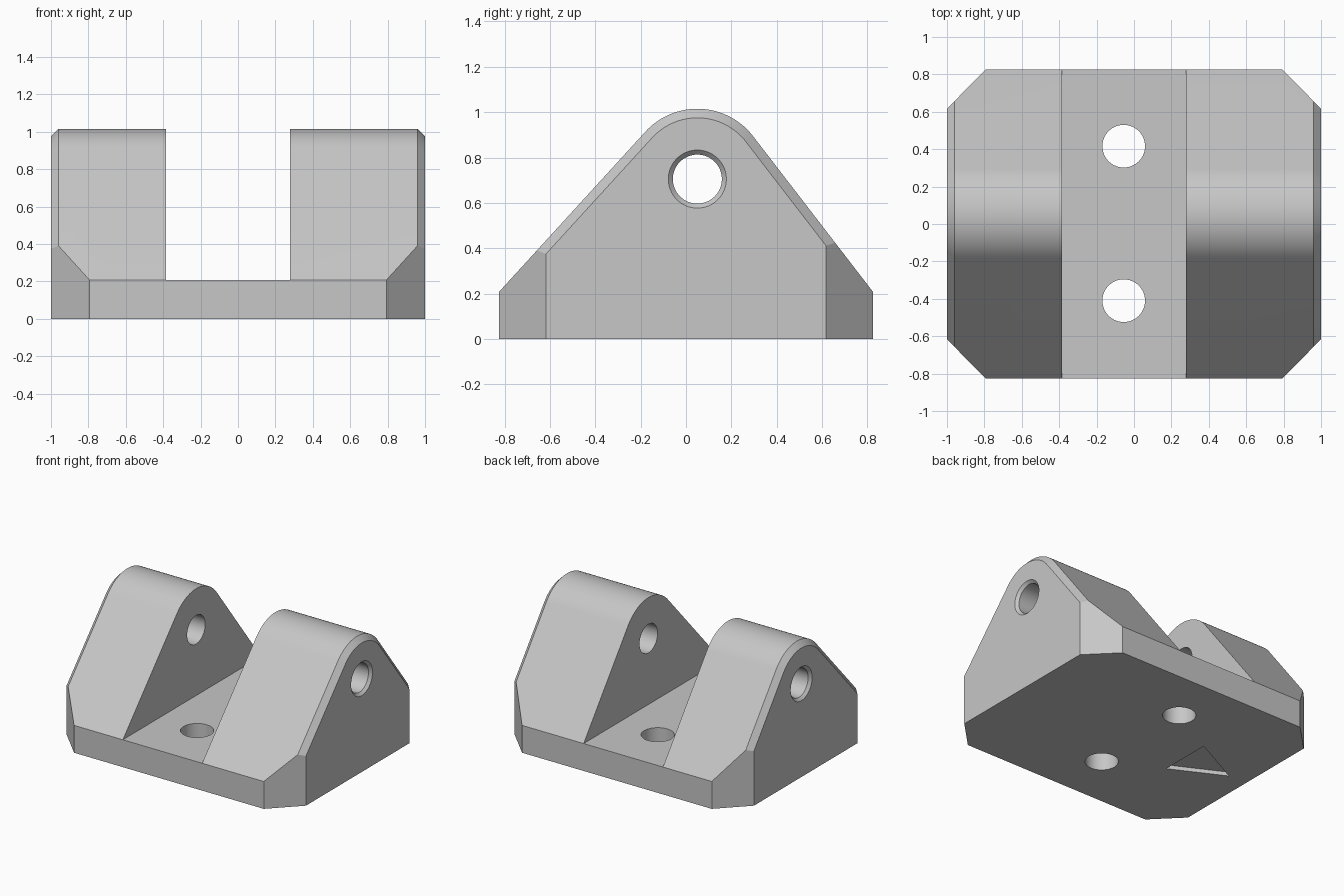
import bpy, bmesh, math
from mathutils import Vector

if "Cube" in bpy.data.objects:
    bpy.data.objects.remove(bpy.data.objects["Cube"])

HALF_Y, BASE_Z = 0.825, 0.207       # base half depth and thickness
PIN_Y, PIN_Z, RADIUS = 0.05, 0.705, 0.31
BEVEL = 0.04

grey = bpy.data.materials.new("plain grey")
grey.use_nodes = True
grey.diffuse_color = (0.57, 0.57, 0.57, 1)
grey.node_tree.nodes["Principled BSDF"].inputs["Base Color"].default_value = grey.diffuse_color


def loft(bm, sections):
    """Join matching rings of points into a closed solid."""
    rings = [[bm.verts.new(p) for p in s] for s in sections]
    for a, b in zip(rings, rings[1:]):
        for i in range(len(a)):
            j = (i + 1) % len(a)
            bm.faces.new((a[i], a[j], b[j], b[i]))
    bm.faces.new(rings[0])
    bm.faces.new(rings[-1])
    bmesh.ops.recalc_face_normals(bm, faces=bm.faces)


def make_object(name, bm):
    mesh = bpy.data.meshes.new(name)
    bm.to_mesh(mesh)
    bm.free()
    mesh.materials.append(grey)
    ob = bpy.data.objects.new(name, mesh)
    bpy.context.collection.objects.link(ob)
    return ob


def side_profile(x, inset):
    """Rounded ridge with slopes tangent to it, seen from the side."""
    def tangent(side):
        v = Vector((side * HALF_Y - PIN_Y, BASE_Z - PIN_Z))
        a = math.atan2(v.y, v.x) % math.tau
        return a + side * math.acos(RADIUS / v.length)
    t0, t1 = tangent(1) - math.tau, tangent(-1)
    r, steps = RADIUS - inset, 36
    pts = [(x, HALF_Y, 0), (x, HALF_Y, BASE_Z - inset / math.sin(t0))]
    for i in range(steps + 1):
        t = t0 + (t1 - t0) * i / steps
        pts.append((x, PIN_Y + r * math.cos(t), PIN_Z + r * math.sin(t)))
    pts += [(x, -HALF_Y, BASE_Z - inset / math.sin(t1)), (x, -HALF_Y, 0)]
    return pts


def ring(centre, r, axis):
    """Circle of points around the x or z axis."""
    c, pts = Vector(centre), []
    for i in range(64):
        u, v = r * math.cos(math.tau * i / 64), r * math.sin(math.tau * i / 64)
        pts.append(c + Vector((0, u, v) if axis == "x" else (u, v, 0)))
    return pts


# Solid block with bevelled ends
bm = bmesh.new()
loft(bm, [side_profile(-1, BEVEL), side_profile(BEVEL - 1, 0),
          side_profile(1 - BEVEL, 0), side_profile(1, BEVEL)])

# Four vertical corner cuts
for sx in (-1, 1):
    for sy in (-1, 1):
        a, b = Vector((sx, sy * 0.617, 0)), Vector((sx * 0.793, sy * HALF_Y, 0))
        normal = (a - b).cross(Vector((0, 0, 1)))
        if normal.dot(a) < 0:
            normal.negate()
        cut = bmesh.ops.bisect_plane(bm, geom=bm.verts[:] + bm.edges[:] + bm.faces[:],
                                     plane_co=a, plane_no=normal, clear_outer=True)
        rim = [e for e in cut["geom_cut"] if isinstance(e, bmesh.types.BMEdge)]
        bmesh.ops.holes_fill(bm, edges=rim)
bmesh.ops.recalc_face_normals(bm, faces=bm.faces)
bracket = make_object("clevis_bracket", bm)


def carve(name, sections):
    """Subtract a lofted cutter from the bracket."""
    bm = bmesh.new()
    loft(bm, sections)
    cutter = make_object(name, bm)
    cutter.hide_render = True
    mod = bracket.modifiers.new(name, "BOOLEAN")
    mod.operation, mod.solver, mod.object = "DIFFERENCE", "EXACT", cutter
    bpy.context.view_layer.objects.active = bracket
    bpy.ops.object.modifier_apply(modifier=name)
    bpy.data.objects.remove(cutter)


# Slot between the two lugs
carve("slot_cutter", [[(x, -1, BASE_Z), (x, 1, BASE_Z), (x, 1, 2), (x, -1, 2)]
                      for x in (-0.385, 0.278)])

# Pin hole with countersunk outer ends
carve("pin_cutter", [ring((x, PIN_Y, PIN_Z), r, "x") for x, r in
                     ((-1.05, 0.178), (-0.98, 0.108), (0.98, 0.108), (1.05, 0.178))])

# Two mounting holes in the floor
for y in (-0.41, 0.416):
    carve("bolt_cutter", [ring((-0.055, y, z), 0.114, "z") for z in (-0.1, 0.4)])

# Shallow triangular arrow recess underneath
carve("arrow_cutter", [[(-0.455, -0.2, z), (-0.455, 0.2, z), (-0.85, 0, z)]
                       for z in (-0.1, 0.03)])

# Smooth the round surfaces, keep the bevels crisp
bpy.ops.object.select_all(action="DESELECT")
bracket.select_set(True)
bpy.context.view_layer.objects.active = bracket
bpy.ops.object.shade_smooth_by_angle(angle=math.radians(20))
